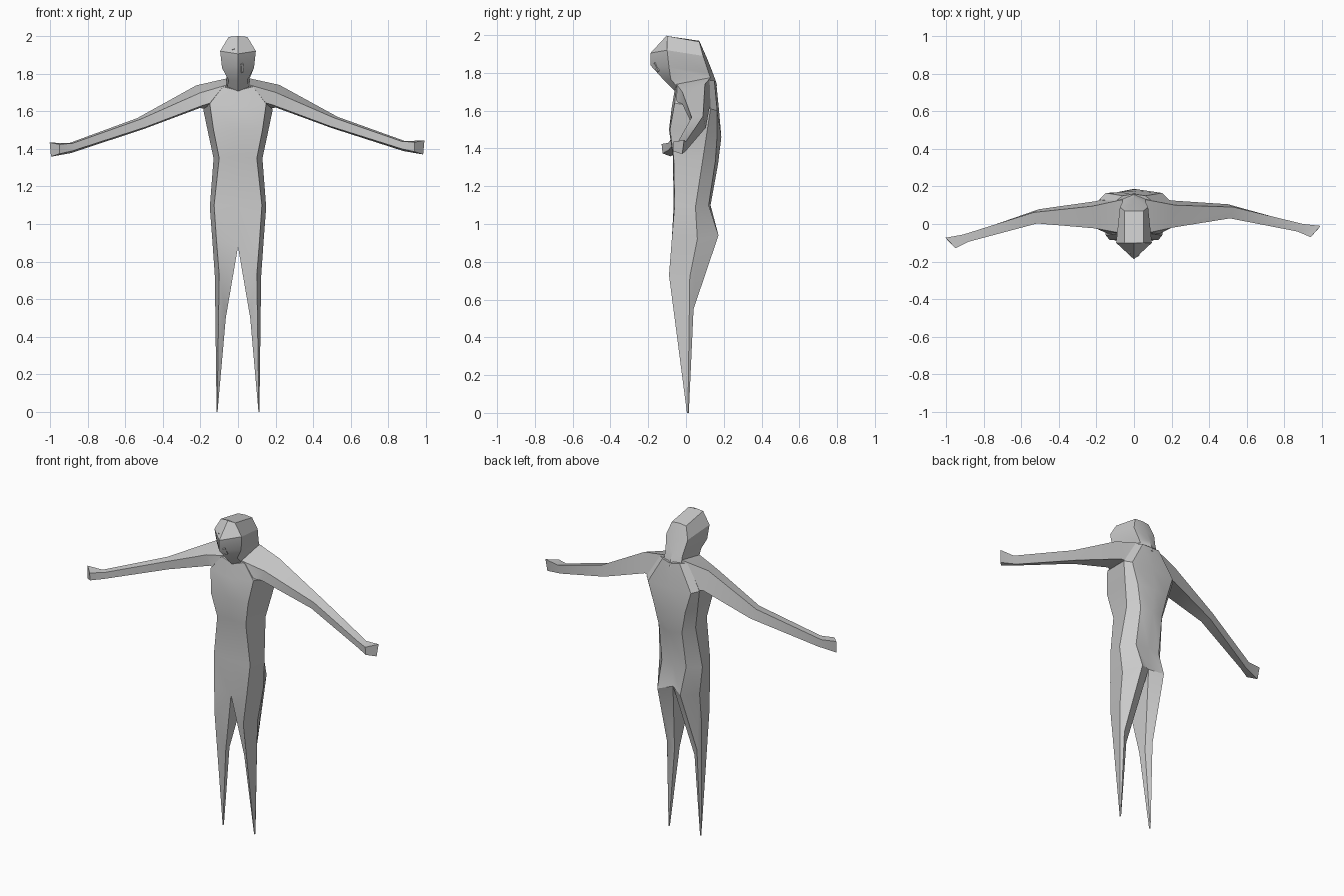
import bpy, bmesh, math
from mathutils import Vector, Matrix

if "Cube" in bpy.data.objects:
    bpy.data.objects.remove(bpy.data.objects["Cube"])

grey = bpy.data.materials.new("plain grey")
grey.diffuse_color = (0.6, 0.6, 0.6, 1)
grey.use_nodes = True
grey.node_tree.nodes["Principled BSDF"].inputs["Base Color"].default_value = grey.diffuse_color


def finish(name, bm):
    bmesh.ops.remove_doubles(bm, verts=bm.verts, dist=0.0005)
    bmesh.ops.recalc_face_normals(bm, faces=bm.faces)
    me = bpy.data.meshes.new(name)
    bm.to_mesh(me)
    bm.free()
    ob = bpy.data.objects.new(name, me)
    bpy.context.collection.objects.link(ob)
    me.materials.append(grey)
    bpy.ops.object.select_all(action='DESELECT')
    ob.select_set(True)
    bpy.context.view_layer.objects.active = ob
    bpy.ops.object.shade_smooth_by_angle(angle=math.radians(30))
    return ob


def loft(bm, rings, closed=True, cap_start=False, cap_end=False):
    """Skin a list of cross-sections with equal point counts."""
    vs = [[bm.verts.new(p) for p in r] for r in rings]
    n = len(rings[0])
    for a, b in zip(vs, vs[1:]):
        for i in range(n if closed else n - 1):
            j = (i + 1) % n
            bm.faces.new((a[i], a[j], b[j], b[i]))
    if cap_start:
        bm.faces.new(vs[0])
    if cap_end:
        bm.faces.new(vs[-1])


def full(half):
    """Complete a half section running from front centre to back centre."""
    return half + [(-x, y, z) for x, y, z in half[-2:0:-1]]


def flip(ring):
    return [(-x, y, z) for x, y, z in ring]


# Torso sections: front centre, front corner, back corner, back blade, spine
torso = [
    [(0, -.06, 1.71), (.08, -.05, 1.73), (.10, .12, 1.76), (.06, .15, 1.76), (0, .16, 1.75)],
    [(0, -.075, 1.62), (.15, -.06, 1.64), (.185, .13, 1.61), (.15, .165, 1.60), (0, .175, 1.60)],
    [(0, -.09, 1.50), (.13, -.085, 1.50), (.158, .11, 1.48), (.11, .165, 1.47), (0, .187, 1.46)],
    [(0, -.07, 1.36), (.10, -.065, 1.35), (.13, .09, 1.35), (.08, .155, 1.33), (0, .17, 1.32)],
    [(0, -.065, 1.10), (.127, -.06, 1.10), (.15, .05, 1.09), (.085, .12, 1.10), (0, .13, 1.10)],
    [(0, -.07, .88), (.115, -.075, .92), (.137, .06, .92), (.08, .172, .94), (0, .13, .96)],
]
# Leg sections continue the same five points down to a pointed foot
knee = [(.065, -.03, .50), (.10, -.09, .73), (.123, .02, .72), (.105, .04, .55), (.07, .015, .50)]
foot = [(.109, .005, 0), (.111, .005, 0), (.114, .01, 0), (.112, .015, 0), (.109, .015, 0)]

bm = bmesh.new()
loft(bm, [full(r) for r in torso], cap_start=True)
leg = [torso[-1], knee, foot]
loft(bm, leg, cap_end=True)
loft(bm, [flip(r) for r in leg], cap_end=True)
finish("torso_and_legs", bm)

# Arms: front top, back top, back bottom, front bottom at each joint
arm = [
    [(.06, -.05, 1.74), (.06, .13, 1.775), (.11, .15, 1.60), (.13, -.055, 1.65)],
    [(.20, -.02, 1.70), (.22, .10, 1.74), (.20, .125, 1.62), (.18, -.02, 1.635)],
    [(.51, .03, 1.565), (.53, .09, 1.57), (.50, .105, 1.51), (.49, .035, 1.52)],
    [(.87, -.04, 1.44), (.90, 0, 1.437), (.88, 0, 1.388), (.87, -.04, 1.40)],
    [(.94, -.07, 1.435), (.992, -.01, 1.445), (.985, -.02, 1.37), (.94, -.065, 1.385)],
]
bm = bmesh.new()
loft(bm, arm, cap_start=True, cap_end=True)
finish("right_arm", bm)

# The other arm reaches a little further forward and lower
swung = [[(-x * 1.01, y - .075 * max(0, x - .15), z - .012 * x) for x, y, z in r] for r in arm]
bm = bmesh.new()
loft(bm, swung, cap_start=True, cap_end=True)
finish("left_arm", bm)

# Head and neck sections: front centre, front corner, back corner, back centre
head = [
    [(0, -.10, 2.0), (.05, -.10, 1.995), (.05, .07, 1.965), (0, .07, 1.97)],
    [(0, -.188, 1.905), (.095, -.10, 1.92), (.075, .09, 1.89), (0, .11, 1.88)],
    [(0, -.188, 1.84), (.085, -.09, 1.83), (.06, .12, 1.80), (0, .138, 1.81)],
    [(0, -.12, 1.765), (.05, -.08, 1.765), (.06, .13, 1.77), (0, .155, 1.765)],
    [(0, -.06, 1.705), (.06, -.04, 1.72), (.06, .14, 1.73), (0, .165, 1.73)],
]
bm = bmesh.new()
loft(bm, [full(r) for r in head], cap_start=True, cap_end=True)
finish("head", bm)

# Two thin slanted bars on the face
for name, pos, normal, tilt in (
        ("brow_bar", (-.022, -.138, 1.945), (-.5, -.6, .6), .35),
        ("cheek_bar", (.022, -.158, 1.83), (.6, -.75, -.3), .35)):
    bm = bmesh.new()
    bmesh.ops.create_cube(bm, size=1)
    rot = Vector(normal).to_track_quat('Z', 'Y').to_matrix().to_4x4()
    bm.transform(Matrix.Translation(pos) @ rot @ Matrix.Rotation(tilt, 4, 'Z')
                 @ Matrix.Diagonal((.015, .05, .009, 1)))
    finish(name, bm)
